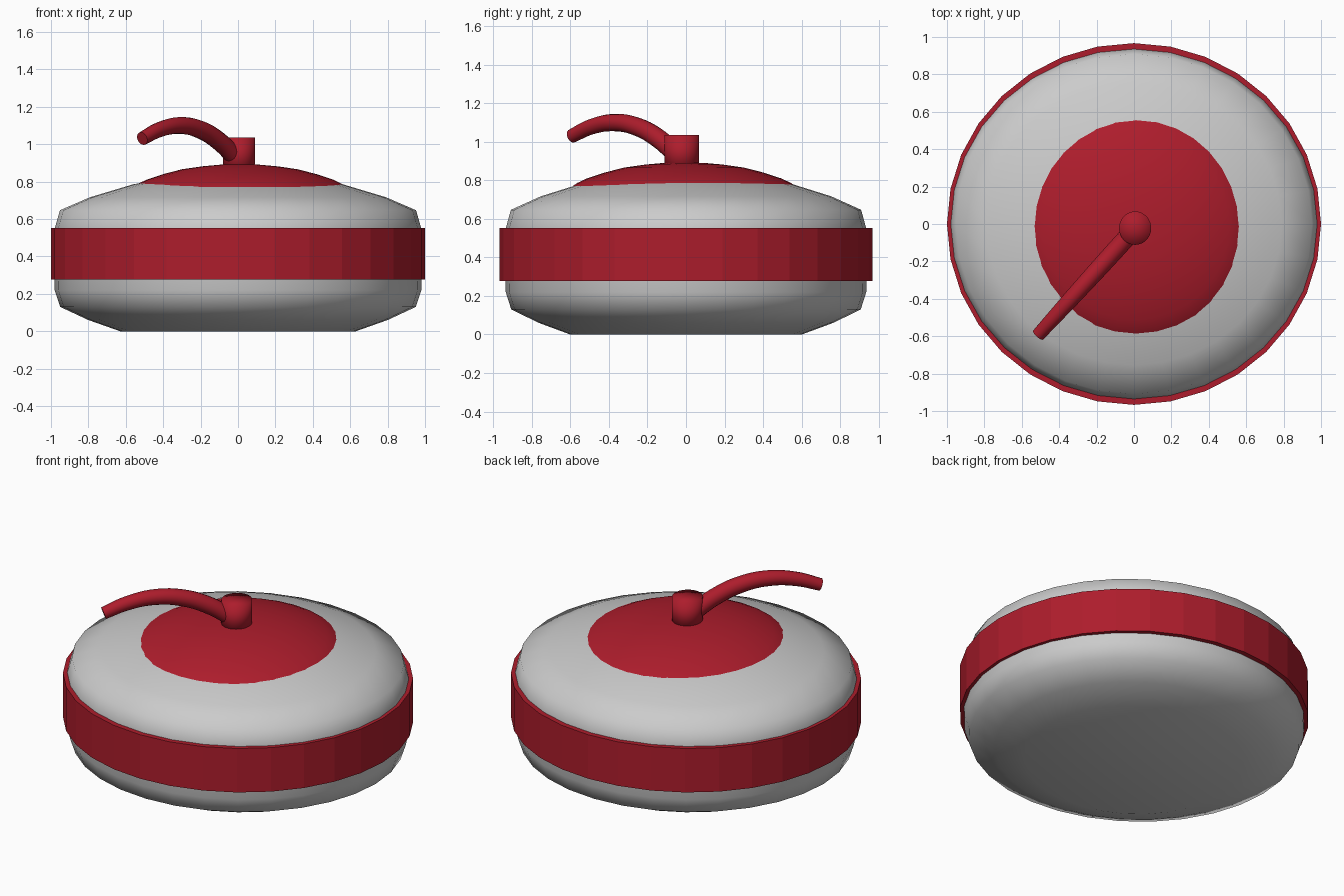
import bpy, bmesh
from math import cos, sin, tau

if "Cube" in bpy.data.objects:
    bpy.data.objects.remove(bpy.data.objects["Cube"])

red = bpy.data.materials.new("red_paint")
red.diffuse_color = (0.42, 0.012, 0.025, 1)
red.use_nodes = True
red.node_tree.nodes["Principled BSDF"].inputs["Base Color"].default_value = red.diffuse_color


def lathe(name, profile, sides, scale=(1, 1), centre=(0, 0), smooth=True, closed=False, mat=None):
    """Spin an (r, z) profile about z; radius 0 makes a pole."""
    bm = bmesh.new()
    rings = []
    for r, z in profile:
        n = sides if r > 0 else 1
        rings.append([bm.verts.new((centre[0] + r * scale[0] * cos(tau * i / sides),
                                    centre[1] + r * scale[1] * sin(tau * i / sides), z))
                      for i in range(n)])
    pairs = list(zip(rings, rings[1:]))
    if closed:
        pairs.append((rings[-1], rings[0]))
    for a, b in pairs:
        for i in range(sides):
            j = (i + 1) % sides
            quad = [a[i % len(a)], a[j % len(a)], b[j % len(b)], b[i % len(b)]]
            bm.faces.new(list(dict.fromkeys(quad)))
    bmesh.ops.recalc_face_normals(bm, faces=bm.faces)
    for f in bm.faces:
        f.smooth = smooth
    me = bpy.data.meshes.new(name)
    bm.to_mesh(me)
    bm.free()
    if mat:
        me.materials.append(mat)
    ob = bpy.data.objects.new(name, me)
    bpy.context.collection.objects.link(ob)
    return ob


# Rounded stone body
lathe("stone_body", [(0, 0), (0.63, 0), (0.80, 0.06), (0.95, 0.13), (0.98, 0.22), (0.985, 0.40),
                     (0.98, 0.55), (0.952, 0.647), (0.79, 0.717), (0.56, 0.786), (0.30, 0.825),
                     (0, 0.84)], 32, scale=(1, 0.955))

# Flat-faced band around the middle
lathe("middle_band", [(1, 0.278), (1, 0.552), (0.95, 0.552), (0.95, 0.278)], 32,
      scale=(1, 0.967), smooth=False, closed=True, mat=red)

# Shallow dome on top
lathe("top_cap", [(0.57, 0.772), (0.55, 0.786), (0.50, 0.81), (0.41, 0.84), (0.31, 0.866),
                  (0.20, 0.882), (0.10, 0.891), (0, 0.893)], 32,
      scale=(1, 1.01), centre=(0.01, -0.01), mat=red)

# Short post
lathe("handle_post", [(0, 0.85), (0.086, 0.85), (0.086, 1.036), (0, 1.036)], 32,
      scale=(1, 1.04), centre=(0.006, -0.022), mat=red)

# Curved grip running diagonally out from the post
path = [(-0.01, 0.925, 1.1), (-0.10, 1.015, 1.1), (-0.20, 1.077, 1.07), (-0.31, 1.100, 1.0),
        (-0.42, 1.078, 0.9), (-0.512, 1.03, 0.8)]
cu = bpy.data.curves.new("handle_grip", 'CURVE')
cu.dimensions = '3D'
cu.bevel_depth = 0.045
cu.bevel_resolution = 6
cu.resolution_u = 6
cu.use_fill_caps = True
sp = cu.splines.new('BEZIER')
sp.bezier_points.add(len(path) - 1)
for p, (x, z, r) in zip(sp.bezier_points, path):
    p.co = (x, -0.03 + 1.1 * x, z)
    p.radius = r
    p.handle_left_type = p.handle_right_type = 'AUTO'
cu.materials.append(red)
grip = bpy.data.objects.new("handle_grip", cu)
bpy.context.collection.objects.link(grip)
bpy.context.view_layer.objects.active = grip
grip.select_set(True)
bpy.ops.object.convert(target='MESH')
bpy.ops.object.shade_smooth_by_angle()
